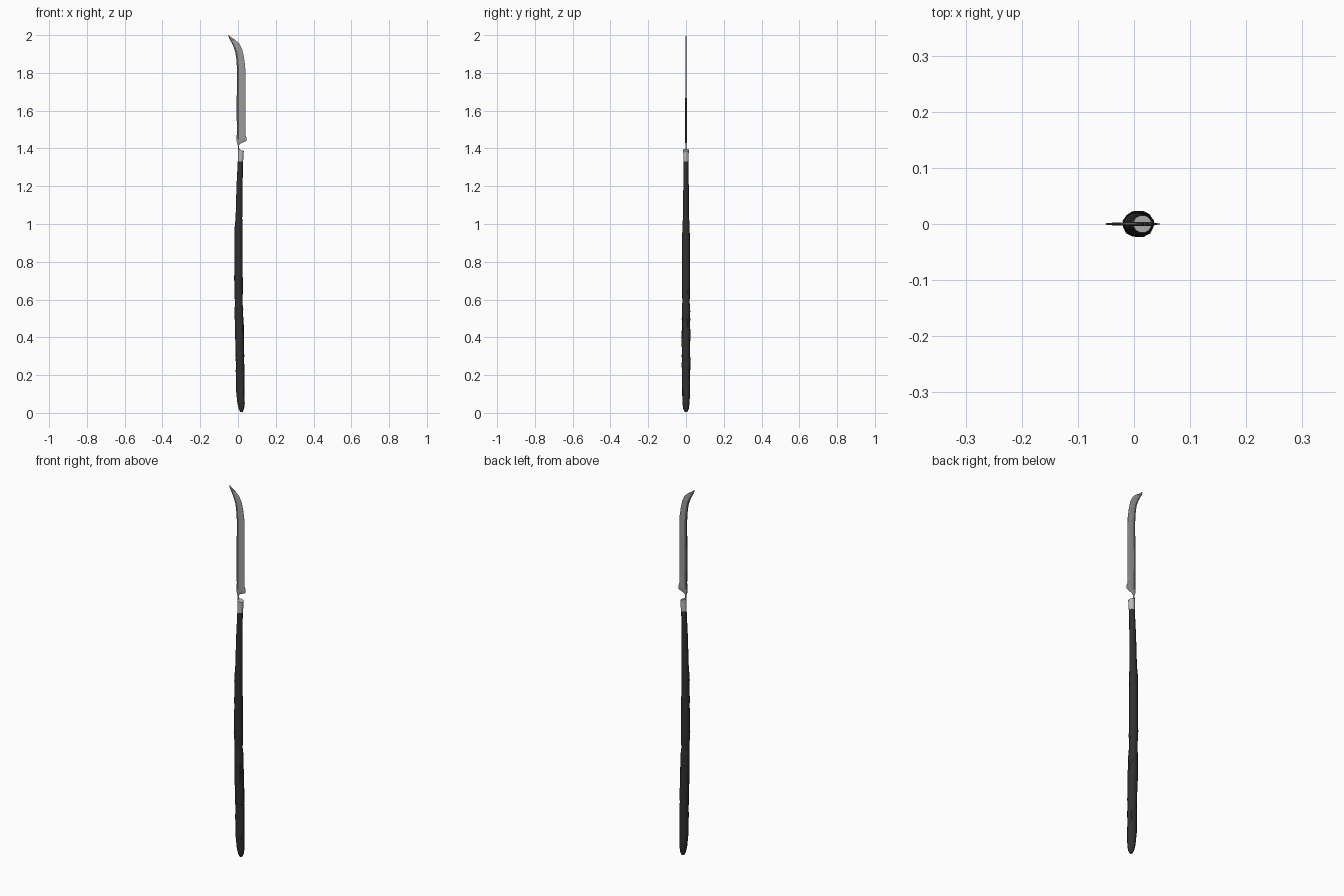
import bpy, bmesh, math, random
random.seed(4)


def mat(name, c):
    m = bpy.data.materials.new(name)
    m.diffuse_color = (*c, 1)
    return m


DARK = mat("dark wood", (0.033, 0.030, 0.027))
SILVER = mat("pale metal", (0.50, 0.50, 0.50))
STEEL = mat("blade steel", (0.33, 0.33, 0.33))
SPINE = mat("dark steel", (0.10, 0.10, 0.10))
RUST = mat("worn tip", (0.20, 0.15, 0.12))


def loft(name, rings, mats, rule=None, smooth=True):
    """Skin a list of equal-length vertex rings and cap both ends."""
    bm = bmesh.new()
    vs = [[bm.verts.new(p) for p in r] for r in rings]
    n = len(vs[0])
    for a, b in zip(vs, vs[1:]):
        for i in range(n):
            j = (i + 1) % n
            f = bm.faces.new((a[i], a[j], b[j], b[i]))
            if rule:
                f.material_index = rule(i, f.calc_center_median())
    bm.faces.new(vs[0][::-1])
    bm.faces.new(vs[-1])
    bmesh.ops.recalc_face_normals(bm, faces=bm.faces)
    me = bpy.data.meshes.new(name)
    bm.to_mesh(me)
    bm.free()
    for m in mats:
        me.materials.append(m)
    ob = bpy.data.objects.new(name, me)
    bpy.context.collection.objects.link(ob)
    if smooth:
        bpy.context.view_layer.objects.active = ob
        ob.select_set(True)
        bpy.ops.object.shade_smooth_by_angle(angle=math.radians(40))
        ob.select_set(False)
    return ob


def interp(table, z):
    for a, b in zip(table, table[1:]):
        if z <= b[0]:
            t = (z - a[0]) / (b[0] - a[0])
            return [p + (q - p) * t for p, q in zip(a, b)][1:]
    return table[-1][1:]


def ring(z, cx, rx, ry, n, jitter=0, tilt=0):
    out = []
    for i in range(n):
        a = 2 * math.pi * (i + 0.5) / n
        k = 1 + random.uniform(-jitter, jitter)
        x = rx * k * math.cos(a)
        out.append((cx + x, ry * k * math.sin(a), z + tilt * x))
    return out


# shaft: z, centre x, half width x, half width y
shaft = [(0.005, 0.018, 0.007, 0.007), (0.02, 0.018, 0.014, 0.015),
         (0.05, 0.016, 0.020, 0.019), (0.12, 0.012, 0.023, 0.022),
         (0.30, 0.011, 0.023, 0.023), (0.50, 0.006, 0.023, 0.023),
         (0.55, 0.005, 0.023, 0.022), (0.59, 0.004, 0.020, 0.019),
         (0.65, 0.003, 0.023, 0.022), (0.80, 0.003, 0.022, 0.021),
         (0.98, 0.003, 0.021, 0.020), (1.03, 0.005, 0.018, 0.017),
         (1.20, 0.008, 0.0165, 0.015), (1.34, 0.013, 0.014, 0.013)]
zs = sorted([r[0] for r in shaft] + [0.15 + 0.035 * k for k in range(24)])
loft("shaft", [ring(z, *interp(shaft, z), 12,
                    0.07 if 0.1 < z < 0.75 else 0.03) for z in zs], [DARK])

# metal collar with a slanted top
loft("collar", [ring(1.33, 0.013, 0.0145, 0.0145, 12),
                ring(1.36, 0.014, 0.0155, 0.015, 12),
                ring(1.375, 0.015, 0.0155, 0.015, 12),
                ring(1.392, 0.015, 0.0165, 0.016, 12, 0, -0.4)], [SILVER])

# blade: spine point (x, z), edge point (x, z), half thickness
blade = [(0.001, 1.385, 0.008, 1.385, 0.003), (-0.001, 1.415, 0.005, 1.415, 0.003),
         (-0.006, 1.432, 0.012, 1.425, 0.004), (-0.008, 1.450, 0.046, 1.440, 0.004),
         (-0.008, 1.465, 0.045, 1.458, 0.004), (-0.005, 1.480, 0.039, 1.475, 0.004),
         (-0.007, 1.560, 0.040, 1.56, 0.004), (-0.007, 1.660, 0.040, 1.66, 0.004),
         (-0.005, 1.760, 0.040, 1.77, 0.0035), (-0.005, 1.820, 0.038, 1.835, 0.0035),
         (-0.009, 1.875, 0.031, 1.885, 0.003), (-0.014, 1.910, 0.022, 1.925, 0.003),
         (-0.026, 1.945, 0.006, 1.956, 0.003), (-0.038, 1.967, -0.014, 1.974, 0.0025),
         (-0.048, 1.985, -0.036, 1.988, 0.002), (-0.051, 1.998, -0.049, 2.0, 0.001)]


def section(x0, z0, x1, z1, t):
    def at(u, y):
        return (x0 + (x1 - x0) * u, y, z0 + (z1 - z0) * u)
    return [at(0, -t * .8), at(.25, -t), at(.7, -t * .85), at(1, -t * .15),
            at(1, t * .15), at(.7, t * .85), at(.25, t), at(0, t * .8)]


def blade_colour(i, c):
    if c.z > 1.965:
        return 2
    return 1 if i in (0, 6, 7) and c.z > 1.44 else 0


loft("blade", [section(*b) for b in blade], [STEEL, SPINE, RUST], blade_colour)
